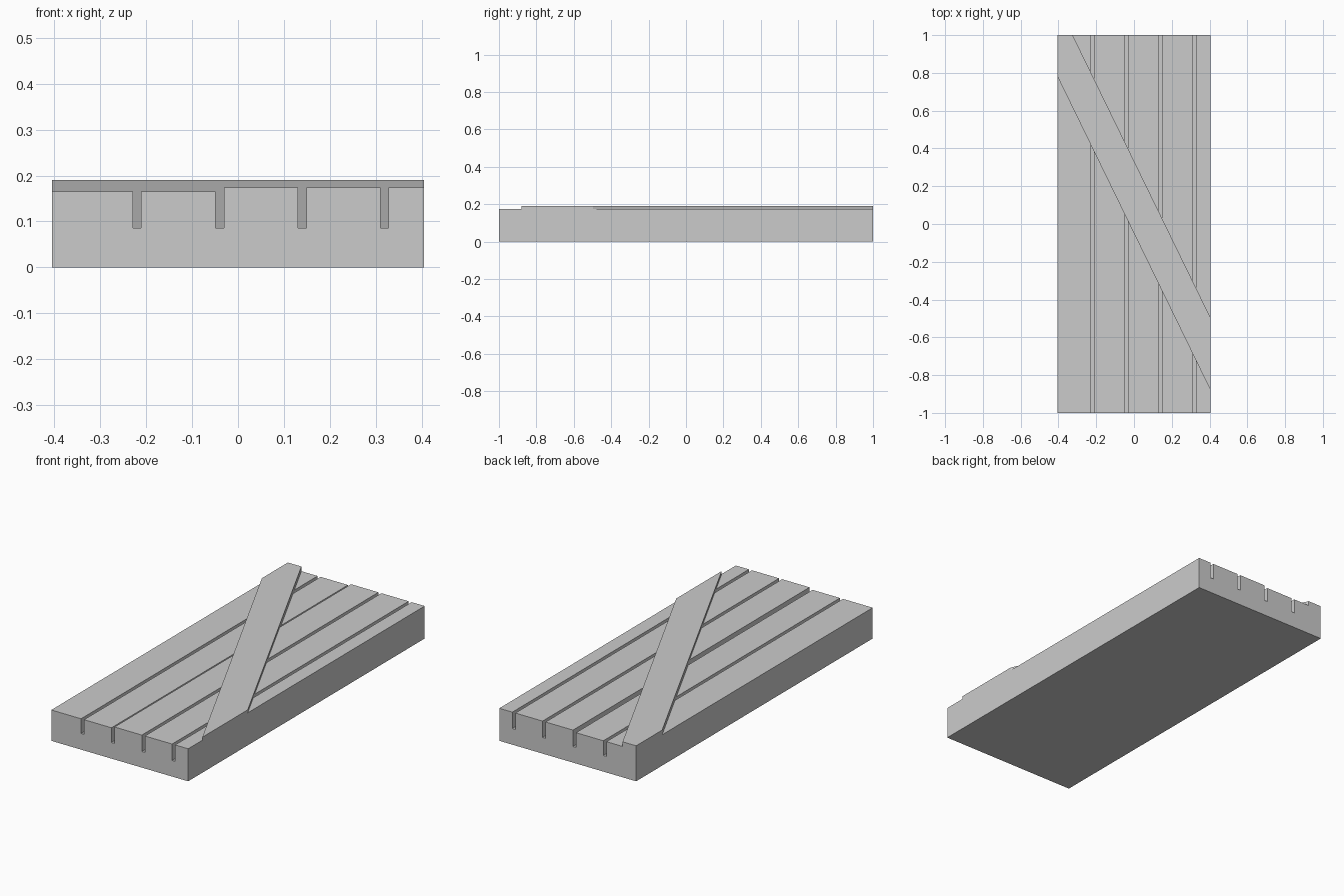
import bpy
import bmesh

HALF_W, HALF_L, TOP = 0.405, 1.0, 0.19
GROOVE_BOTTOM, GROOVE_W = 0.086, 0.018
GROOVES = [-0.22, -0.04, 0.14, 0.319]              # groove centres across the width
PLANK_TOPS = [0.165, 0.165, 0.174, 0.174, 0.174]
SLOPE, FRONT_EDGE, BACK_EDGE = -2.05, -0.05, 0.334  # diagonal brace edges: y = edge + slope * x

cube = bpy.data.objects.get("Cube")
if cube:
    bpy.data.objects.remove(cube)

grey = bpy.data.materials.new("light grey")
grey.use_nodes = True
grey.diffuse_color = (0.6, 0.6, 0.6, 1)
grey.node_tree.nodes["Principled BSDF"].inputs["Base Color"].default_value = (0.6, 0.6, 0.6, 1)


def loft(name, ring_a, ring_b):
    """Closed solid between two matching rings of points."""
    bm = bmesh.new()
    a = [bm.verts.new(p) for p in ring_a]
    b = [bm.verts.new(p) for p in ring_b]
    bm.faces.new(a)
    bm.faces.new(b)
    for i in range(len(a)):
        j = (i + 1) % len(a)
        bm.faces.new((a[i], a[j], b[j], b[i]))
    bmesh.ops.recalc_face_normals(bm, faces=bm.faces)
    mesh = bpy.data.meshes.new(name)
    bm.to_mesh(mesh)
    bm.free()
    mesh.materials.append(grey)
    obj = bpy.data.objects.new(name, mesh)
    bpy.context.collection.objects.link(obj)
    return obj


# Solid block, as high as the diagonal brace
corners = [(-HALF_W, -HALF_L), (HALF_W, -HALF_L), (HALF_W, HALF_L), (-HALF_W, HALF_L)]
panel = loft("braced_plank_panel",
             [(x, y, 0) for x, y in corners],
             [(x, y, TOP) for x, y in corners])

# Cross-section of the removed space: plank tops with grooves between them
section = [(-0.45, PLANK_TOPS[0])]
for i, x in enumerate(GROOVES):
    left, right = x - GROOVE_W / 2, x + GROOVE_W / 2
    section += [(left, PLANK_TOPS[i]), (left, GROOVE_BOTTOM),
                (right, GROOVE_BOTTOM), (right, PLANK_TOPS[i + 1])]
section += [(0.45, PLANK_TOPS[-1]), (0.45, 0.3), (-0.45, 0.3)]

# Cut the planks on both sides of the brace
for side, far, edge in (("front", -1.4, FRONT_EDGE), ("back", 1.4, BACK_EDGE)):
    cutter = loft(side + "_plank_cutter",
                  [(x, far, z) for x, z in section],
                  [(x, edge + SLOPE * x, z) for x, z in section])
    cutter.hide_render = True
    mod = panel.modifiers.new(side + "_planks", "BOOLEAN")
    mod.operation = "DIFFERENCE"
    mod.solver = "EXACT"
    mod.object = cutter
    bpy.context.view_layer.objects.active = panel
    bpy.ops.object.modifier_apply(modifier=mod.name)
    bpy.data.objects.remove(cutter)
